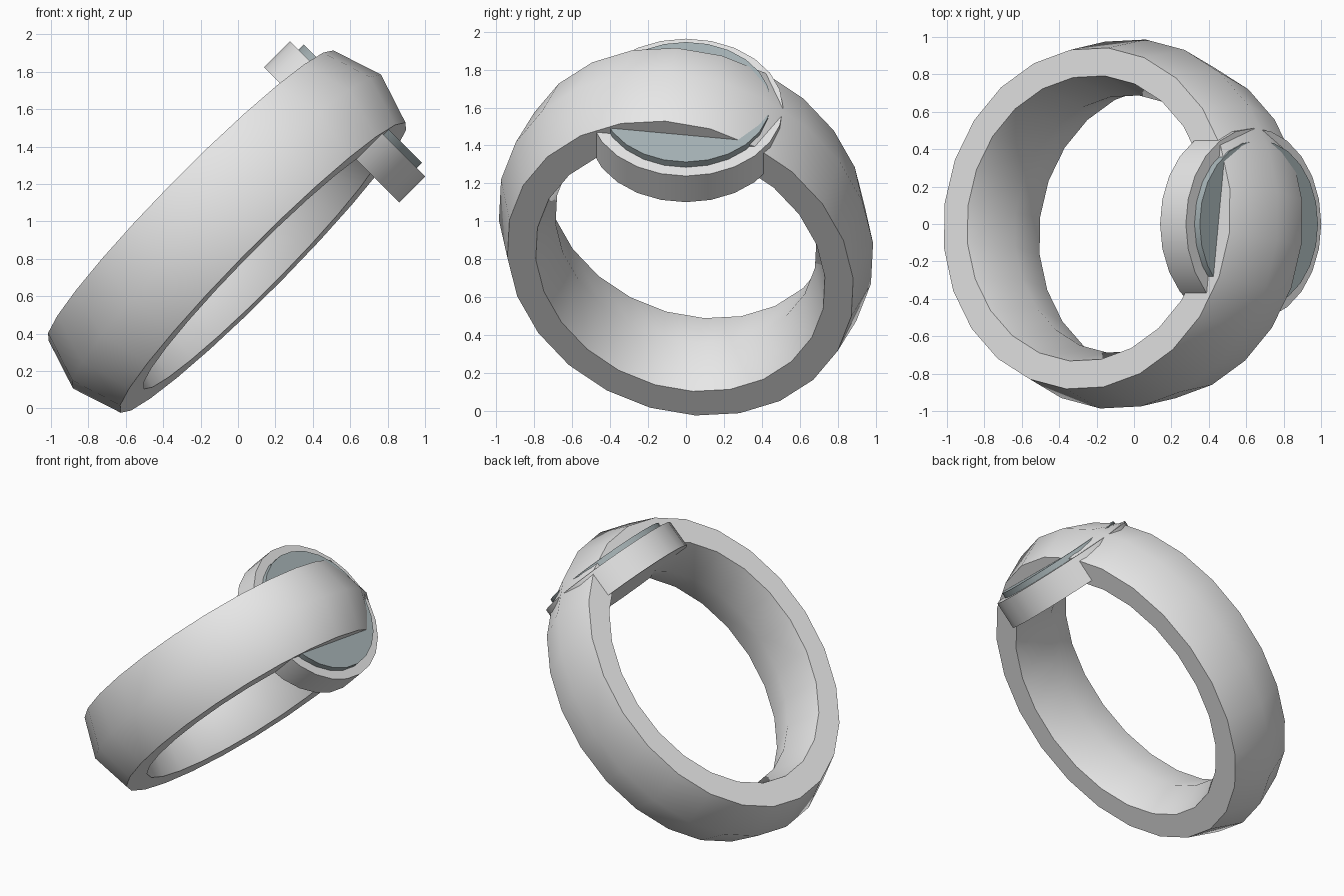
import bpy
import math
from mathutils import Matrix, Vector

cube = bpy.data.objects.get("Cube")
if cube:
    bpy.data.objects.remove(cube, do_unlink=True)


def make_material(name, color):
    mat = bpy.data.materials.new(name)
    mat.use_nodes = True
    mat.diffuse_color = color
    mat.node_tree.nodes["Principled BSDF"].inputs["Base Color"].default_value = color
    return mat


silver = make_material("silver", (0.8, 0.8, 0.8, 1))
glass = make_material("blue_grey_glass", (0.39, 0.46, 0.475, 1))

# Tilted frame: "out" points from the band centre to the dial, "side" across the band
out = Vector((1, 0, 1)).normalized()
side = Vector((1, 0, -1)).normalized()
depth = Vector((0, 1, 0))


def frame(x_axis, y_axis, z_axis, origin):
    return Matrix((x_axis, y_axis, z_axis, origin)).transposed()


def place(obj, name, mat, x_axis, y_axis, z_axis, origin):
    obj.name = name
    m = Matrix.Identity(4)
    for col, axis in enumerate((x_axis, y_axis, z_axis, origin)):
        for row in range(3):
            m[row][col] = axis[row]
    obj.data.transform(m)
    obj.data.update()
    obj.data.materials.append(mat)
    bpy.ops.object.shade_smooth_by_angle(angle=math.radians(42))


# Band: six-sided ring section, stretched wide and slightly twisted
bpy.ops.mesh.primitive_torus_add(major_segments=24, minor_segments=6,
                                 major_radius=0.84, minor_radius=0.15)
band = bpy.context.object
band.data.transform(Matrix.Rotation(math.radians(-5), 4, 'Z'))
place(band, "band", silver,
      out * 1.187,
      depth + side * 0.13 - out * 0.06,
      (side - depth * 0.11) * 2.1,
      out * 0.627 - side * 0.71)


# Dial parts: round discs facing outward, sunk into the band
def disc(name, mat, radius, bottom, top):
    bpy.ops.mesh.primitive_cylinder_add(vertices=24, radius=radius, depth=top - bottom)
    place(bpy.context.object, name, mat, depth, side, out,
          out * (top + bottom) / 2 - side * 0.68)


disc("dial_case", silver, 0.512, 1.389, 1.584)
disc("dial_face", glass, 0.447, 1.5, 1.624)
